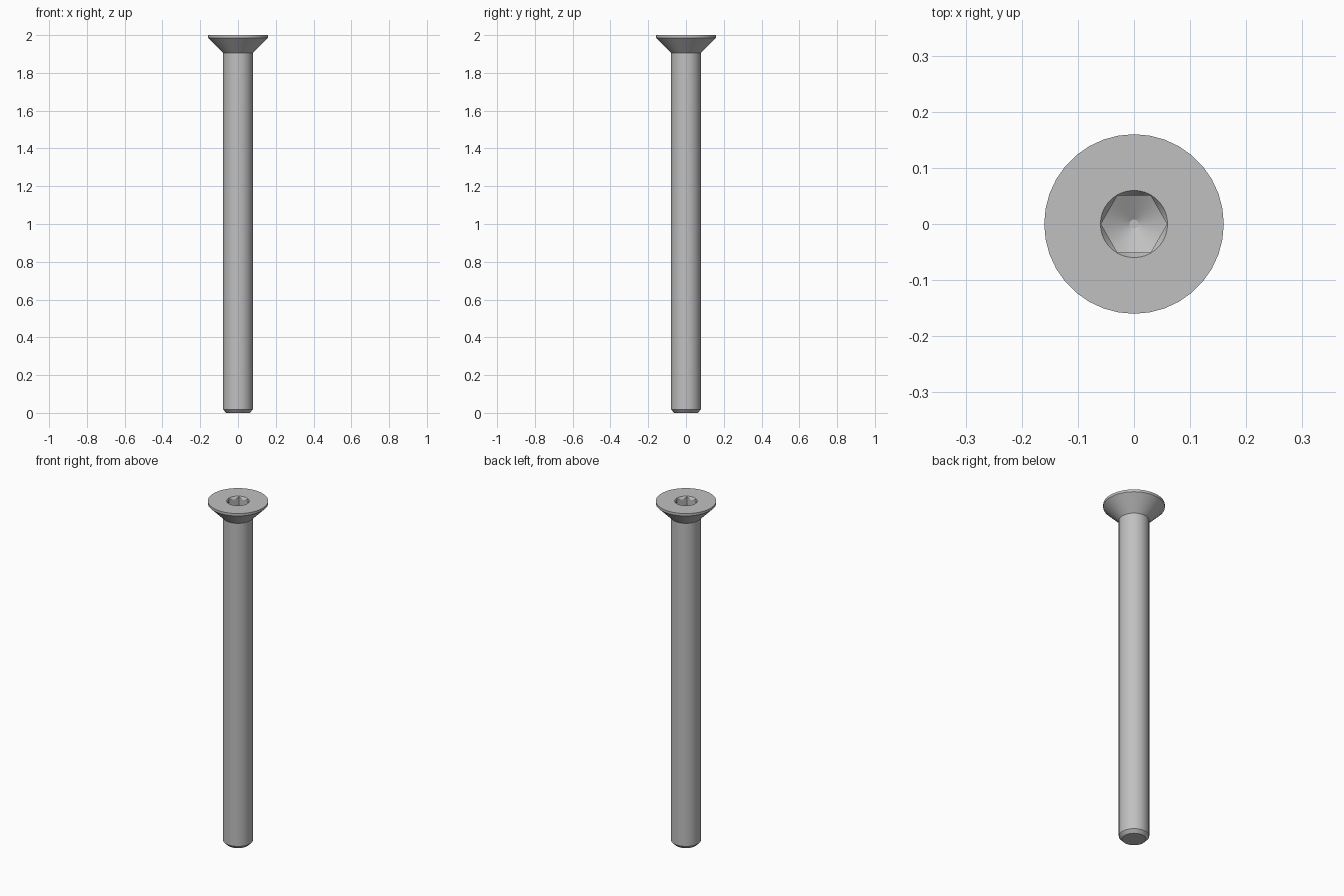
import bpy, bmesh
from math import pi, cos, sin, tan, radians

if "Cube" in bpy.data.objects:
    bpy.data.objects.remove(bpy.data.objects["Cube"])

SIDES = 36
APOTHEM = 0.051                      # half the width across the socket flats
CORNER = APOTHEM / cos(pi / 6)       # socket corner radius
TOP, TIP = 2.0, 1.915

steel = bpy.data.materials.new("grey steel")
steel.use_nodes = True
GREY = (0.53, 0.53, 0.53, 1)
steel.diffuse_color = GREY
steel.node_tree.nodes["Principled BSDF"].inputs["Base Color"].default_value = GREY


def hexagon(a):
    """Radius of the hexagonal socket wall at angle a, corners on the x axis."""
    return APOTHEM / cos(a % (pi / 3) - pi / 6)


def ring(bm, radius, height):
    """Ring of vertices; radius is a function of angle, height of radius."""
    verts = []
    for i in range(SIDES):
        a = 2 * pi * i / SIDES
        r = radius(a)
        verts.append(bm.verts.new((r * cos(a), r * sin(a), height(r))))
    return verts


def circle(r, z):
    return (lambda a: r, lambda _: z)


# Outside, from the chamfered end up to the countersunk head
rings = [circle(0.062, 0), circle(0.079, 0.018), circle(0.079, 1.905),
         circle(0.16, 1.986), circle(0.16, TOP)]
# Socket: round rim, conical lead-in, hexagonal walls, drilled conical floor
rings += [circle(CORNER + 0.001, TOP),
          (hexagon, lambda r: TOP - 0.001 - (CORNER - r) * 1.7),
          (hexagon, lambda r: TIP + r * tan(radians(30))),
          circle(0.008, TIP + 0.0046)]

bm = bmesh.new()
loops = [ring(bm, *spec) for spec in rings]
for low, high in zip(loops, loops[1:]):
    for i in range(SIDES):
        j = (i + 1) % SIDES
        bm.faces.new((low[i], low[j], high[j], high[i]))
bm.faces.new(loops[0][::-1])
bm.faces.new(loops[-1])
bmesh.ops.recalc_face_normals(bm, faces=bm.faces)

mesh = bpy.data.meshes.new("countersunk_screw")
bm.to_mesh(mesh)
bm.free()
mesh.materials.append(steel)
screw = bpy.data.objects.new("countersunk_screw", mesh)
bpy.context.collection.objects.link(screw)

# Smooth round surfaces, crisp edges
bpy.context.view_layer.objects.active = screw
screw.select_set(True)
bpy.ops.object.shade_smooth_by_angle(angle=radians(25))
